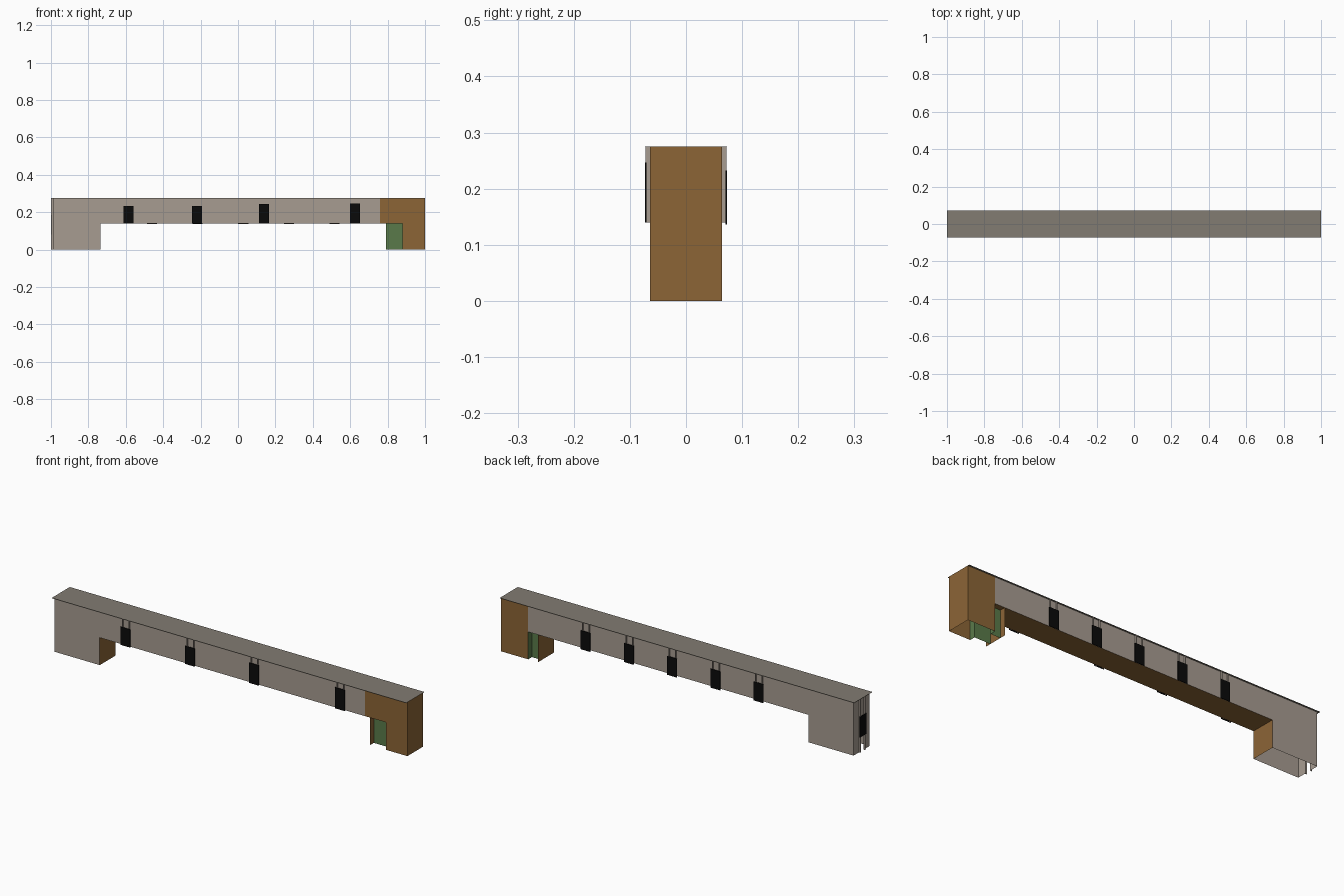
import bpy, bmesh

cube = bpy.data.objects.get("Cube")
if cube:
    bpy.data.objects.remove(cube, do_unlink=True)


def material(name, rgb):
    # sRGB bytes converted to linear
    lin = [((c / 255 + 0.055) / 1.055) ** 2.4 if c > 10 else c / 255 / 12.92 for c in rgb]
    m = bpy.data.materials.new(name)
    m.use_nodes = True
    m.diffuse_color = (*lin, 1)
    m.node_tree.nodes["Principled BSDF"].inputs["Base Color"].default_value = (*lin, 1)
    return m


STONE = material("pale_stone", (167, 156, 145))
ROOF = material("roof_grey", (130, 124, 114))
BROWN = material("brown_cladding", (140, 101, 54))
GREEN = material("green_door", (90, 122, 74))
BLACK = material("black_panel", (10, 10, 10))


def mesh_object(name, mat, polygons):
    """Build one object from flat polygons."""
    bm = bmesh.new()
    for pts in polygons:
        bm.faces.new([bm.verts.new(p) for p in pts])
    bmesh.ops.remove_doubles(bm, verts=bm.verts[:], dist=0.0001)
    me = bpy.data.meshes.new(name)
    bm.to_mesh(me)
    bm.free()
    me.materials.append(mat)
    ob = bpy.data.objects.new(name, me)
    bpy.context.collection.objects.link(ob)
    return ob


def wall_y(profile, y):
    """Sheet in the xz plane, wound to face away from the middle."""
    pts = [(x, y, z) for x, z in profile]
    return pts if y < 0 else pts[::-1]


def rect(a, b, c, d):
    return [(a, c), (b, c), (b, d), (a, d)]


def wall_x(x, y0, y1, z0, z1):
    pts = [(x, y, z) for y, z in rect(y0, y1, z0, z1)]
    return pts if x > 0.9 else pts[::-1]


def box(name, mat, lo, hi):
    bm = bmesh.new()
    bmesh.ops.create_cube(bm, size=1)
    for v in bm.verts:
        v.co = [lo[i] if v.co[i] < 0 else hi[i] for i in range(3)]
    me = bpy.data.meshes.new(name)
    bm.to_mesh(me)
    bm.free()
    me.materials.append(mat)
    ob = bpy.data.objects.new(name, me)
    bpy.context.collection.objects.link(ob)


W, OUT, TOP, SOFFIT = 0.064, 0.073, 0.275, 0.14
END, LEG, DOOR = -0.99, -0.735, 0.79
SLOT, HALF = 0.018, 0.027


def long_wall(x_end):
    return [(END, 0), (LEG, 0), (LEG, SOFFIT), (x_end, SOFFIT), (x_end, TOP), (END, TOP)]


# Long stone walls with the stone leg
mesh_object("front_stone_wall", STONE, [wall_y(long_wall(0.76), -W)])
mesh_object("back_stone_wall", STONE, [wall_y(long_wall(0.845), W)])

# Stone end wall with a slot below the panel
mesh_object("stone_end_wall", STONE, [
    wall_x(END, -W, -SLOT, 0, TOP),
    wall_x(END, SLOT, W, 0, TOP),
    wall_x(END, -SLOT, SLOT, 0.08, TOP)])

# Brown cladding around the other end
front_clad = [(0.76, SOFFIT), (0.88, SOFFIT), (0.88, 0), (1, 0), (1, TOP), (0.76, TOP)]
mesh_object("brown_end_block", BROWN, [
    wall_y(front_clad, -W),
    wall_y(rect(0.845, 1, 0, TOP), W),
    wall_x(1, -W, W, 0, TOP)])

# Inner faces of the legs and the soffit between them
mesh_object("stone_leg_inner_face", BROWN, [wall_x(LEG, -W, W, 0, SOFFIT)[::-1]])
mesh_object("brown_leg_inner_face", BROWN, [wall_x(DOOR, -W, W, 0, SOFFIT)])
mesh_object("soffit", BROWN, [
    [(x, y, SOFFIT) for x, y in rect(LEG, DOOR, -W, W)][::-1]])

# Recessed green doorways on both sides of the brown leg
for side, name, jamb in ((-1, "front", 0.88), (1, "back", 0.845)):
    y_in, y_out = side * 0.034, side * W
    lo, hi = min(y_in, y_out), max(y_in, y_out)
    mesh_object(name + "_green_door", GREEN, [
        wall_y(rect(DOOR, jamb, 0, SOFFIT), y_in),
        wall_x(jamb, lo, hi, 0, SOFFIT)])
    mesh_object(name + "_door_ceiling", BROWN, [
        [(x, y, SOFFIT) for x, y in rect(DOOR, jamb, lo, hi)][::-1]])

# Thin overhanging roof
box("roof", ROOF, (-1, -OUT, TOP - 0.001), (1, OUT, TOP))


# Vertical fins carrying a black panel on each long side
def panel_unit(name, x, side, z0, z1):
    def span(a, b):
        return min(side * a, side * b), max(side * a, side * b)
    y0, y1 = span(W, OUT - 0.001)
    for s in (-1, 1):
        c = x + s * SLOT
        box(name + "_fin", STONE, (c - 0.0015, y0, SOFFIT), (c + 0.0015, y1, TOP))
    y0, y1 = span(OUT - 0.003, OUT)
    box(name + "_panel", BLACK, (x - HALF, y0, z0), (x + HALF, y1, z1))


for x, z1 in ((-0.585, 0.232), (-0.22, 0.232), (0.14, 0.243), (0.625, 0.247)):
    panel_unit("front", x, -1, SOFFIT, z1)
for i in range(5):
    panel_unit("back", -0.46 + i * 0.244, 1, 0.136, 0.232)

# Fins and panel on the stone end
for s in (-1, 1):
    c = s * SLOT
    box("end_fin", STONE, (-0.999, c - 0.0015, 0), (END, c + 0.0015, TOP))
box("end_panel", BLACK, (-1, -HALF, 0.08), (-0.997, HALF, 0.185))
